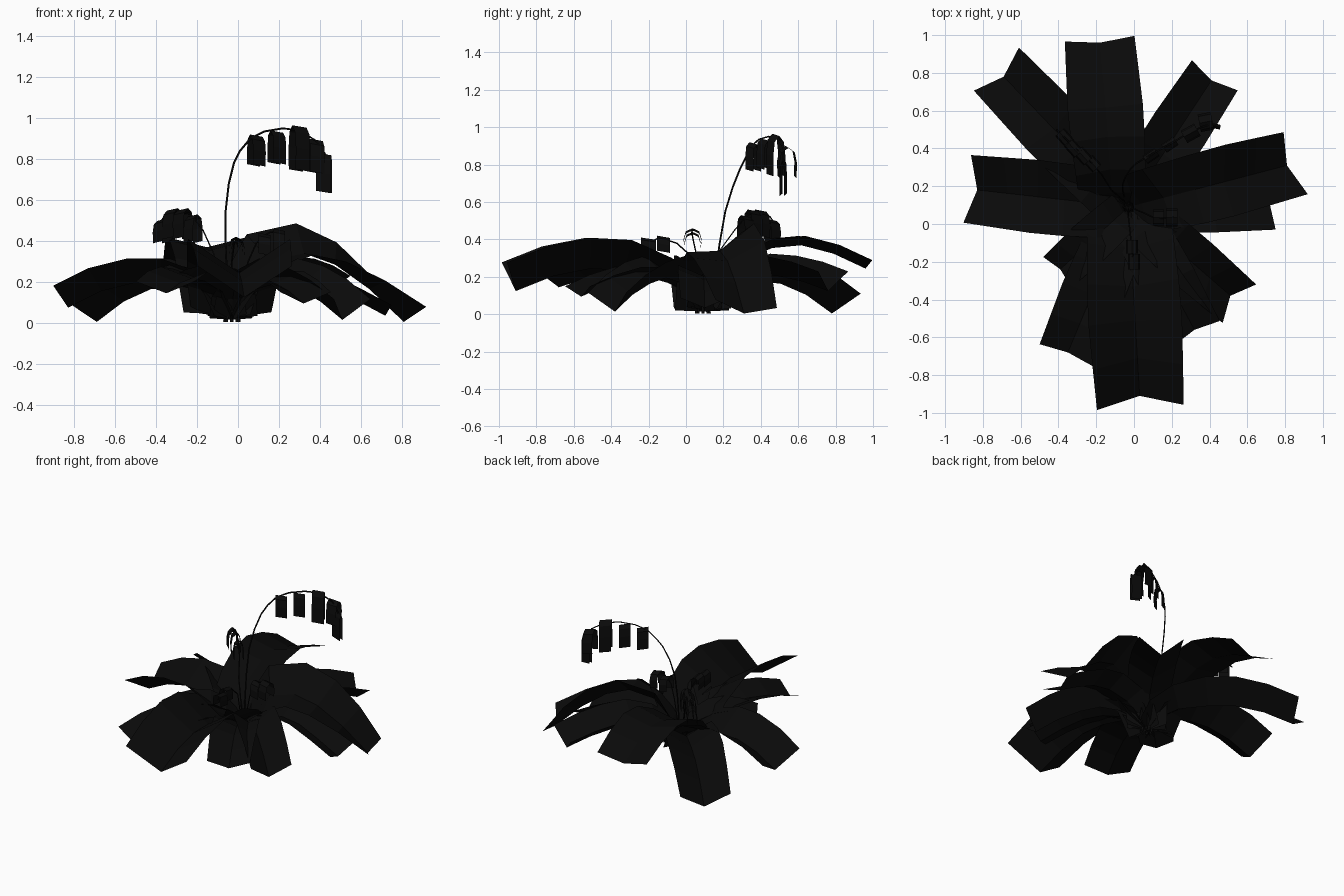
import bpy, math
from mathutils import Vector as V

if "Cube" in bpy.data.objects:
    bpy.data.objects.remove(bpy.data.objects["Cube"])

dark = bpy.data.materials.new("dark_plant")
dark.diffuse_color = (0.003, 0.003, 0.003, 1)
dark.use_nodes = True
dark.node_tree.nodes["Principled BSDF"].inputs["Base Color"].default_value = dark.diffuse_color
UP = V((0, 0, 1))
CENTRE = V((-0.03, 0.09, 0))


def mesh_object(name, verts, faces):
    me = bpy.data.meshes.new(name)
    me.from_pydata(verts, [], faces)
    me.materials.append(dark)
    ob = bpy.data.objects.new(name, me)
    bpy.context.collection.objects.link(ob)
    return ob


def grid_faces(rows, cols):
    return [(r * cols + c, r * cols + c + 1, (r + 1) * cols + c + 1, (r + 1) * cols + c)
            for r in range(rows - 1) for c in range(cols - 1)]


# Leaf: arched strip with a V fold; the two edges stand above the midrib,
# twist raises the left edge over the right one near the root
STEPS = (0, .08, .22, .42, .6, .8, 1)
WIDTH = (.85, .95, 1, 1.06, 1.08, 1.04, 1)


def leaf(name, tip, heights, half, fold, twist=0, base=(-.03, .09)):
    root = V((*base, 0))
    span = V((*tip, 0)) - root
    out = span.normalized()
    side = V((-out.y, out.x, 0))
    mid = [root + span * t + UP * (z - .006) for t, z in zip(STEPS, heights)]
    verts = []
    for i, m in enumerate(mid):
        tan = (mid[min(i + 1, 6)] - mid[max(i - 1, 0)]).normalized()
        nor = side.cross(tan)
        if nor.z < 0:
            nor = -nor
        f = fold * min(1, .25 + .25 * i)
        tw = twist * (1 - 1.3 * STEPS[i] ** 2) * min(1, i / 2)
        w = side * half * WIDTH[i]
        verts += [m - w + nor * (f - tw), m, m + w + nor * (f + tw)]
    mesh_object(name, verts, grid_faces(7, 3))


leaf("leaf_back", (-.18, .96), (.05, .18, .29, .36, .375, .33, .25), .185, .05, base=(-.11, .1))
leaf("leaf_back_left", (-.69, .78), (.02, .11, .17, .18, .17, .11, .01), .165, .12)
leaf("leaf_left", (-.83, .18), (.02, .11, .17, .2, .2, .16, .08), .18, .12)
leaf("leaf_back_right", (.41, .76), (.03, .13, .19, .22, .21, .18, .13), .145, .11)
leaf("leaf_right_high", (.81, .31), (.02, .18, .31, .345, .29, .17, .01), .175, .07, .1)
leaf("leaf_right_low", (.72, .10), (.02, .12, .18, .21, .19, .12, .04), .13, .06)
leaf("leaf_front_right", (.51, -.38), (.02, .11, .17, .2, .17, .11, .02), .135, .12)
leaf("leaf_front_inner", (.32, -.56), (.02, .11, .16, .2, .2, .16, .1), .14, .06)
leaf("leaf_front", (.03, -.91), (.03, .12, .19, .24, .25, .21, .13), .23, .165)
leaf("leaf_front_left", (-.35, -.68), (.03, .12, .17, .21, .22, .2, .15), .155, .06)
leaf("leaf_small_left", (-.39, -.24), (.03, .12, .18, .22, .23, .21, .17), .11, .06)


# Thin bent stems
def stem(name, pts, radius):
    cu = bpy.data.curves.new(name, 'CURVE')
    cu.dimensions = '3D'
    cu.bevel_depth = radius
    cu.bevel_resolution = 0
    cu.materials.append(dark)
    sp = cu.splines.new('POLY')
    sp.points.add(len(pts) - 1)
    for p, q in zip(sp.points, pts):
        p.co = (*q, 1)
    bpy.context.collection.objects.link(bpy.data.objects.new(name, cu))


# Blossom: a strip draped over the stem, hanging on both sides
def blossom(name, top, heading, width, drop, spread=.03):
    along = V((math.cos(heading), math.sin(heading), 0))
    side = V((-along.y, along.x, 0))
    prof = [(-1, -1), (-1.05, -.5), (-.8, -.15), (0, 0), (.8, -.15), (1.05, -.5), (1, -1)]
    verts = []
    for s, d in prof:
        p = V(top) + side * s * spread + UP * d * drop
        verts += [p - along * width / 2, p + along * width / 2 - UP * .012]
    mesh_object(name, verts, grid_faces(7, 2))


def flower_spray(name, pts, blossoms, radius):
    stem(name + "_stem", pts, radius)
    for i, b in enumerate(blossoms):
        blossom(f"{name}_blossom_{i + 1}", *b)


# Tall drooping spray
flower_spray("tall_spray",
             [(-.05, .14, .1), (-.06, .18, .38), (-.06, .21, .55), (-.045, .25, .68),
              (-.02, .29, .78), (.01, .32, .84), (.06, .35, .9), (.13, .39, .935),
              (.22, .44, .95), (.3, .49, .94), (.38, .52, .89), (.43, .52, .82)],
             [((.09, .36, .92), .6, .075, .145, .025), ((.19, .42, .94), .6, .075, .155, .025),
              ((.3, .48, .965), .5, .08, .215, .035), ((.38, .54, .9), .2, .07, .16, .045),
              ((.42, .52, .83), -.2, .075, .185, .012)], .005)

# Low spray leaning back left
flower_spray("left_spray",
             [(-.05, .12, .1), (-.12, .18, .34), (-.17, .26, .45), (-.23, .33, .53),
              (-.3, .39, .55), (-.36, .45, .52), (-.41, .5, .45)],
             [((-.22, .32, .53), 2.3, .07, .13), ((-.27, .36, .56), 2.3, .08, .14),
              ((-.32, .4, .56), 2.3, .08, .14), ((-.37, .46, .51), 2.3, .07, .11)], .004)

# Two short sprays near the middle
flower_spray("front_spray",
             [(-.03, .08, .1), (-.03, .04, .3), (-.02, -.05, .38), (-.01, -.14, .41), (0, -.23, .37)],
             [((-.01, -.12, .42), 1.57, .07, .08), ((0, -.2, .41), 1.57, .08, .08)], .004)
flower_spray("right_spray",
             [(0, .08, .1), (.05, .06, .3), (.09, .04, .39), (.15, .03, .44), (.21, .04, .45)],
             [((.13, .035, .44), 0, .06, .1, .04), ((.2, .035, .46), 0, .06, .11, .045)], .004)

# Root pegs gathered at the ground
for i in range(8):
    a = i * math.tau / 8
    d = V((math.cos(a), math.sin(a), 0))
    stem(f"root_peg_{i + 1}", [CENTRE + d * .035 + UP * .004, CENTRE + d * .02 + UP * .12], .008)
